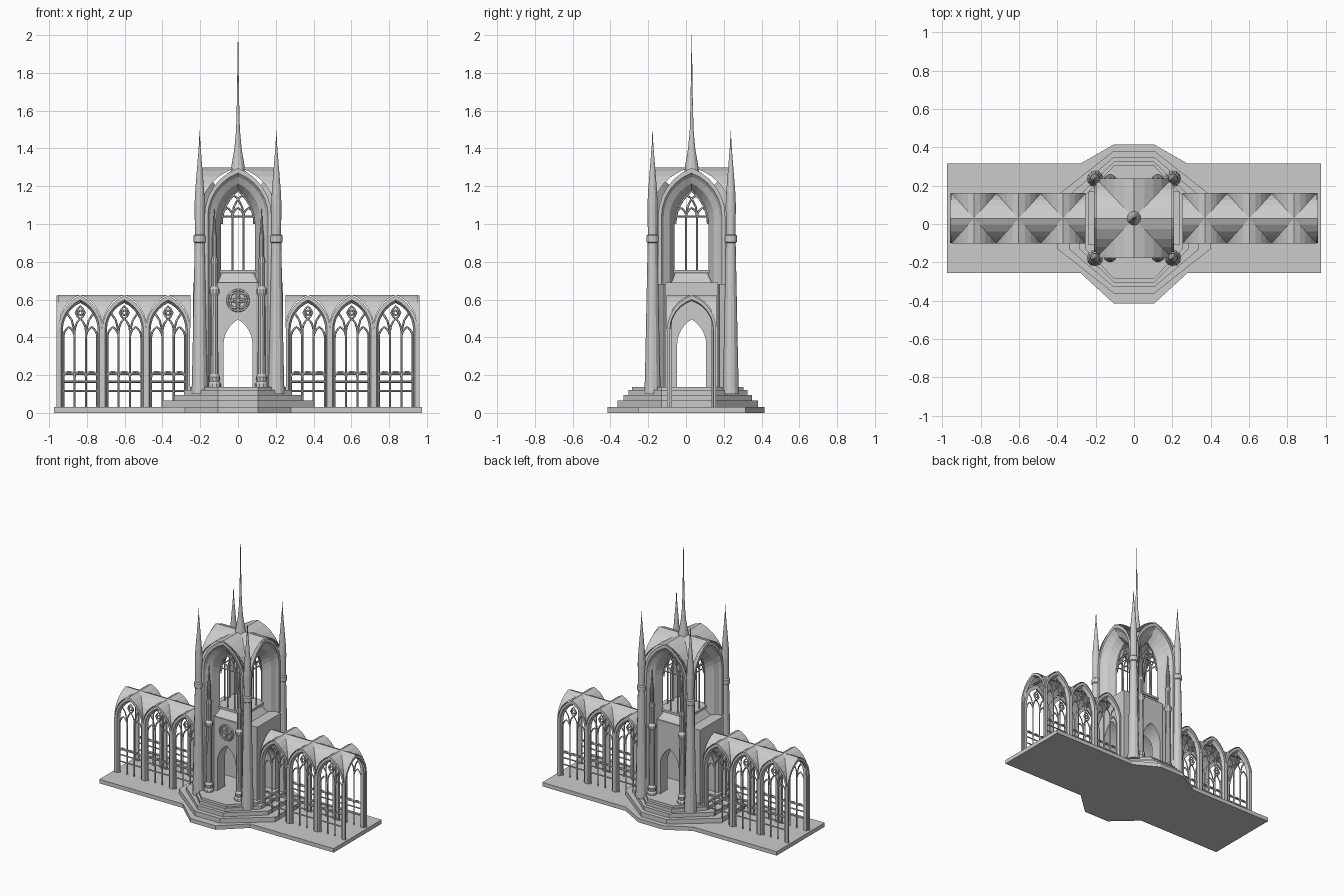
import bpy, bmesh
from math import sin, cos, pi, atan2, radians
from mathutils import Matrix

if "Cube" in bpy.data.objects:
    bpy.data.objects.remove(bpy.data.objects["Cube"])

CY = 0.03  # centre line of tower and wings


def place(cx=0.0, deg=0.0, cy=CY):
    return Matrix.Translation((cx, cy, 0)) @ Matrix.Rotation(radians(deg), 4, 'Z')


def add(name, verts, faces, mat=None):
    bm = bmesh.new()
    vs = [bm.verts.new(v) for v in verts]
    for f in faces:
        bm.faces.new([vs[i] for i in f])
    bmesh.ops.recalc_face_normals(bm, faces=bm.faces)
    me = bpy.data.meshes.new(name)
    bm.to_mesh(me)
    bm.free()
    ob = bpy.data.objects.new(name, me)
    bpy.context.collection.objects.link(ob)
    if mat:
        ob.matrix_world = mat
    return ob


def prism(name, plan, z0, z1, mat=None, taper=1.0):
    n = len(plan)
    verts = [(x, y, z0) for x, y in plan] + [(x * taper, y * taper, z1) for x, y in plan]
    faces = [list(range(n)), list(range(n, 2 * n))]
    faces += [(i, (i + 1) % n, n + (i + 1) % n, n + i) for i in range(n)]
    return add(name, verts, faces, mat)


def octagon(hx, hy, fx, fy):
    return [(-fx, -hy), (fx, -hy), (hx, -fy), (hx, fy), (fx, hy), (-fx, hy), (-hx, fy), (-hx, -fy)]


def arch(half, spring, apex, base=None, n=6):
    """Pointed arch outline, left foot to right foot."""
    h = apex - spring
    r = (half * half + h * h) / (2 * half)
    end = atan2(h, r - half)
    right = [(half - r + r * cos(end * i / n), spring + r * sin(end * i / n)) for i in range(n)]
    if base is not None:
        right = [(half, base)] + right
    return [(-x, z) for x, z in right] + [(0, apex)] + right[::-1]


def arch_frame(name, rings, base, mat):
    """Closed loft through arch rings (half, spring, apex, depth)."""
    outlines = [[(x, -d, z) for x, z in arch(a, s, p, base)] for a, s, p, d in rings]
    m, k = len(outlines[0]), len(rings)
    verts = [v for o in outlines for v in o]
    faces = [(r * m + i, r * m + i + 1, (r + 1) % k * m + i + 1, (r + 1) % k * m + i)
             for r in range(k) for i in range(m - 1)]
    faces += [[r * m for r in range(k)], [r * m + m - 1 for r in range(k)]]
    return add(name, verts, faces, mat)


def cross_roof(name, wx, wy, spring, apex, mat):
    """Two crossing pointed vaults with ridges of equal height."""
    prof = arch(1.0, 0, 1.3)
    prof = [(u, spring + z / 1.3 * (apex - spring)) for u, z in prof]
    verts, faces = [], []
    for side in range(4):
        for u, z in prof:
            for v in (-1, -abs(u)):
                x, y = [(u, v), (-v, u), (-u, -v), (v, -u)][side]
                verts.append((x * wx, y * wy, z))
        o = side * 2 * len(prof)
        faces += [(o + 2 * i, o + 2 * i + 2, o + 2 * i + 3, o + 2 * i + 1) for i in range(len(prof) - 1)]
    ob = add(name, verts, faces, mat)
    bm = bmesh.new()
    bm.from_mesh(ob.data)
    bmesh.ops.remove_doubles(bm, verts=bm.verts, dist=1e-5)
    bmesh.ops.recalc_face_normals(bm, faces=bm.faces)
    bm.to_mesh(ob.data)
    bm.free()
    return ob


def bars(name, paths, depth, radius, mat):
    """Thin stone bars along (x, z) paths, standing at the given depth."""
    cu = bpy.data.curves.new(name, 'CURVE')
    cu.dimensions = '3D'
    cu.bevel_depth, cu.bevel_resolution, cu.use_fill_caps = radius, 0, True
    for p in paths:
        sp = cu.splines.new('POLY')
        closed = len(p) > 2 and p[0] == p[-1]
        p = p[:-1] if closed else p
        sp.points.add(len(p) - 1)
        for pt, (x, z) in zip(sp.points, p):
            pt.co = (x, -depth, z, 1)
        sp.use_cyclic_u = closed
    tmp = bpy.data.objects.new(name + "_path", cu)
    bpy.context.collection.objects.link(tmp)
    me = bpy.data.meshes.new_from_object(tmp.evaluated_get(bpy.context.evaluated_depsgraph_get()))
    bpy.data.objects.remove(tmp)
    ob = bpy.data.objects.new(name, me)
    ob.matrix_world = mat
    bpy.context.collection.objects.link(ob)
    return ob


def lathe(name, prof, x, y, n=12):
    verts = [(x + r * cos(2 * pi * i / n), y + r * sin(2 * pi * i / n), z) for r, z in prof for i in range(n)]
    faces = [(k * n + i, k * n + (i + 1) % n, (k + 1) * n + (i + 1) % n, (k + 1) * n + i)
             for k in range(len(prof) - 1) for i in range(n)]
    faces += [list(range(n)), list(range(len(verts) - n, len(verts)))]
    return add(name, verts, faces)


def ring(cx, cz, r, n=16):
    p = [(cx + r * cos(2 * pi * i / n), cz + r * sin(2 * pi * i / n)) for i in range(n)]
    return p + [p[0]]


def shift(path, dx):
    return [(x + dx, z) for x, z in path]


# Base slab with its bulged middle, and the steps
half_plan = [(0.975, -0.255), (0.975, 0.315), (0.28, 0.315), (0.105, 0.415)]
front_plan = [(0.105, -0.415), (0.28, -0.255)]
right = front_plan + half_plan
prism("base_slab", right + [(-x, y) for x, y in right[::-1]], 0, 0.03)
for i, (hx, hy, z0, z1) in enumerate([(0.40, 0.372, 0.03, 0.065), (0.34, 0.34, 0.065, 0.095),
                                      (0.285, 0.315, 0.095, 0.12), (0.255, 0.295, 0.12, 0.138)]):
    prism(f"step_{i + 1}", octagon(hx, hy, 0.105, 0.14), z0, z1, place(cy=0.01))

# Wings: open traceried bays under crossing roofs
LANCET = arch(0.03, 0.43, 0.50, 0.03, 4)
SIDE = arch(0.03, 0.40, 0.455, 0.03, 4)
SMALL = arch(0.03, 0.19, 0.217, None, 3)
FOIL = [(0, 0.495), (0.014, 0.511), (0.024, 0.53), (0.014, 0.549), (0, 0.565),
        (-0.014, 0.549), (-0.024, 0.53), (-0.014, 0.511), (0, 0.495)]
bay_paths = [LANCET, shift(SIDE, -0.06), shift(SIDE, 0.06), FOIL, ring(0, 0.53, 0.012, 8),
             [(-0.03, 0.43), (-0.045, 0.49), (-0.068, 0.525)], [(0.03, 0.43), (0.045, 0.49), (0.068, 0.525)]]
bay_paths += [shift(SMALL, dx) for dx in (-0.06, 0, 0.06)]
bay_paths += [[(-0.095, z), (0.095, z)] for z in (0.115, 0.165, 0.205)]
for s in (-1, 1):
    for c in (0.37, 0.602, 0.835):
        cross_roof("wing_roof", 0.118, 0.132, 0.44, 0.625, place(s * c))
        for deg in (0, 180):
            arch_frame("wing_arch", [(0.117, 0.44, 0.622, 0.13), (0.102, 0.44, 0.598, 0.13),
                                     (0.092, 0.44, 0.582, 0.105), (0.114, 0.44, 0.618, 0.105)],
                       0.03, place(s * c, deg))
            bars("wing_tracery", bay_paths, 0.112, 0.0055, place(s * c, deg))
    arch_frame("wing_end_arch", [(0.13, 0.44, 0.622, 0.125), (0.116, 0.44, 0.60, 0.125),
                                 (0.112, 0.44, 0.592, 0.105), (0.128, 0.44, 0.618, 0.105)],
               0.03, place(s * 0.835, 90 * s))

# Lower tower body with doorways cut through both ways
plan = [(0.095, -0.165), (0.15, -0.14), (0.237, -0.14), (0.237, 0.14), (0.15, 0.14), (0.095, 0.165)]
body = prism("tower_body", plan + [(-x, y) for x, y in plan[::-1]], 0.1, 0.69, place())
for deg in (0, 90):
    door = arch(0.077, 0.36, 0.495, 0.132)
    n = len(door)
    cut = add("door_cutter", [(x, y, z) for y in (-0.6, 0.6) for x, z in door],
              [list(range(n)), list(range(n, 2 * n))] +
              [(i, (i + 1) % n, n + (i + 1) % n, n + i) for i in range(n)], place(0, deg))
    cut.hide_render = True
    cut.hide_set(True)
    mod = body.modifiers.new("doorway", 'BOOLEAN')
    mod.operation, mod.object, mod.solver = 'DIFFERENCE', cut, 'EXACT'
dg = bpy.context.evaluated_depsgraph_get()
dg.update()
mesh = bpy.data.meshes.new_from_object(body.evaluated_get(dg))
body.modifiers.clear()
body.data = mesh
for o in [o for o in bpy.data.objects if o.name.startswith("door_cutter")]:
    bpy.data.objects.remove(o)

# Balcony above the body
prism("balcony", octagon(0.155, 0.155, 0.1, 0.1), 0.69, 0.74, place(), 0.75)
prism("balcony_ledge", octagon(0.125, 0.125, 0.095, 0.095), 0.74, 0.756, place())

# Rose window on the front face
rose = [ring(0, 0.595, 0.056, 20)] + [ring(0.024 * cos(a), 0.595 + 0.024 * sin(a), 0.023, 12)
                                      for a in (pi / 4, 3 * pi / 4, 5 * pi / 4, 7 * pi / 4)]
bars("rose_window", rose, 0.167, 0.006, place())

# Splayed arches and window tracery on the four tower sides
win = arch(0.086, 1.0, 1.175)
win_paths = [[(x, 0.75), (x, 1.04)] for x in (-0.029, 0.029)] + [[(-0.086, 1.04), (0.086, 1.04)]]
for s in (-1, 1):
    win_paths.append([(s * x, z) for x, z in ((-0.029, 1.04), (-0.022, 1.09), (0.0, 1.135), (0.03, 1.155))])
win_paths += [shift(arch(0.028, 1.04, 1.085, None, 4), dx) for dx in (-0.057, 0, 0.057)]
for deg in (0, 90, 180, 270):
    arch_frame("tower_arch", [(0.178, 1.04, 1.297, 0.208), (0.160, 1.04, 1.27, 0.208),
                              (0.148, 1.04, 1.25, 0.19), (0.118, 1.03, 1.215, 0.17),
                              (0.090, 1.0, 1.18, 0.115), (0.100, 1.0, 1.19, 0.105),
                              (0.172, 1.04, 1.285, 0.19)],
               0.13 if deg % 180 == 0 else 0.68, place(0, deg))
    bars("tower_tracery", win_paths + [win], 0.11, 0.0055, place(0, deg))
cross_roof("tower_roof", 0.198, 0.208, 1.06, 1.30, place())

# Corner pillars with needles, and slender columns beside the arches
for sx in (-1, 1):
    for sy in (-1, 1):
        lathe("corner_pillar", [(0.043, 0.1), (0.038, 0.3), (0.026, 0.9), (0.032, 0.905), (0.032, 0.938),
                                (0.025, 0.945), (0.027, 1.1), (0.024, 1.17), (0.012, 1.32),
                                (0.004, 1.42), (0.0008, 1.495)], sx * 0.203, CY + sy * 0.207)
        lathe("slender_column", [(0.034, 0.13), (0.034, 0.155), (0.027, 0.165), (0.030, 0.19), (0.021, 0.205),
                                 (0.019, 0.62), (0.027, 0.635), (0.027, 0.655), (0.016, 0.67), (0.016, 0.79),
                                 (0.020, 0.80), (0.013, 0.83), (0.014, 0.92), (0.008, 0.97), (0.001, 1.08)],
              sx * 0.125, CY + sy * 0.195, 10)

# Central spire
lathe("spire", [(0.042, 1.25), (0.036, 1.30), (0.019, 1.40), (0.010, 1.50), (0.006, 1.65), (0.0008, 2.0)], 0, CY)
